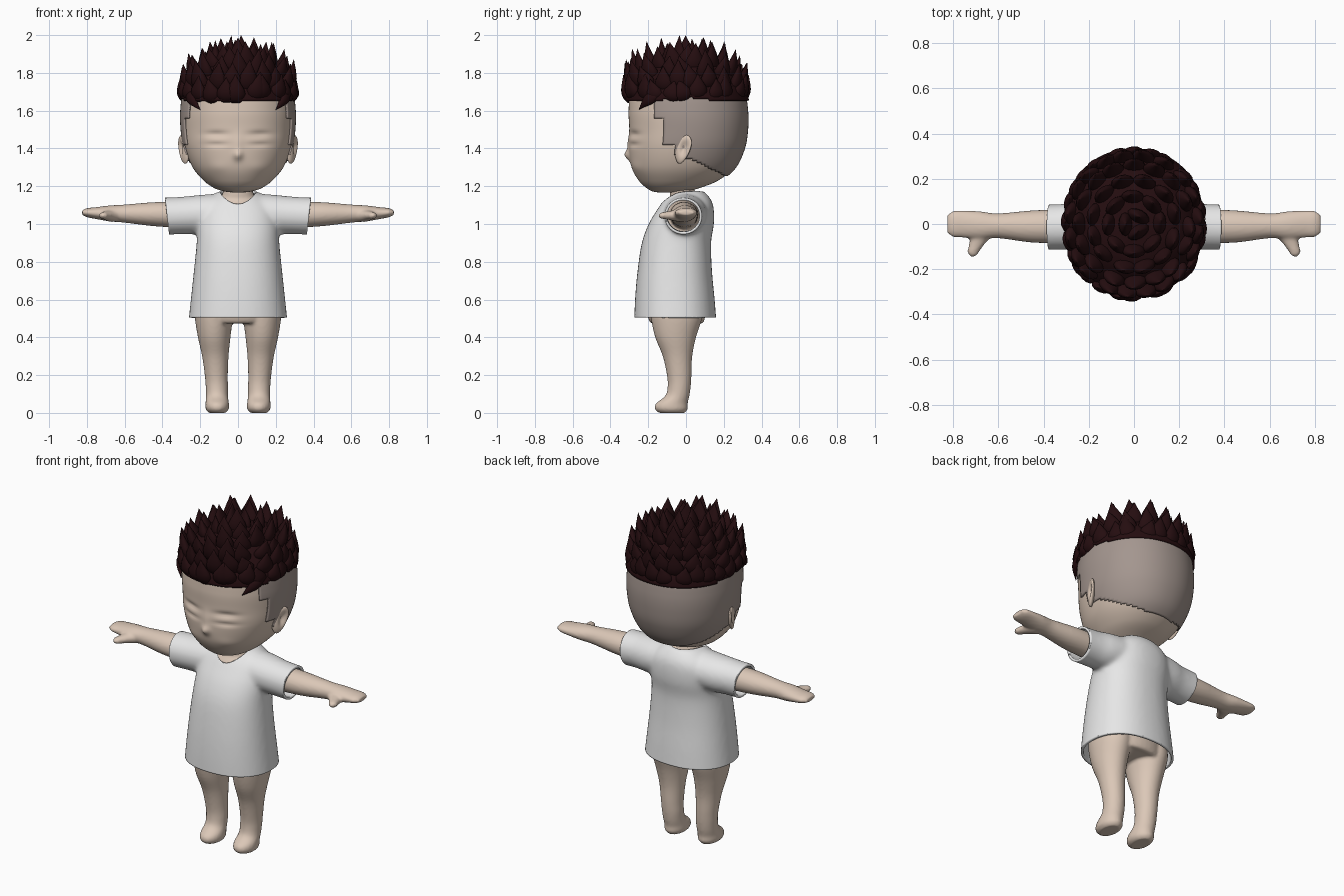
import bpy, bmesh, math, random
from mathutils import Vector

if "Cube" in bpy.data.objects:
    bpy.data.objects.remove(bpy.data.objects["Cube"])

random.seed(4)


def material(name, rgb):
    m = bpy.data.materials.new(name)
    m.diffuse_color = (*rgb, 1)
    m.use_nodes = True
    m.node_tree.nodes["Principled BSDF"].inputs["Base Color"].default_value = m.diffuse_color
    return m


SKIN = material("skin", (0.71, 0.575, 0.475))
WHITE = material("white cloth", (0.80, 0.80, 0.80))
HAIR = material("dark hair", (0.018, 0.004, 0.005))
FADE = material("short hair", (0.37, 0.305, 0.275))


def dense(rows, k):
    """Catmull-Rom interpolation of section rows."""
    out = []
    for i in range(len(rows) - 1):
        p = [rows[max(0, min(len(rows) - 1, i + j))] for j in (-1, 0, 1, 2)]
        for s in range(k):
            t = s / k
            out.append([0.5 * (2 * b + (c - a) * t + (2 * a - 5 * b + 4 * c - d) * t * t
                               + (3 * b - a - 3 * c + d) * t ** 3) for a, b, c, d in zip(*p)])
    return out + [list(rows[-1])]


def skin_rings(bm, rings):
    """Bridge closed rings of points and cap both ends."""
    vs = [[bm.verts.new(p) for p in r] for r in rings]
    n = len(vs[0])
    for a, b in zip(vs, vs[1:]):
        for i in range(n):
            j = (i + 1) % n
            bm.faces.new((a[i], a[j], b[j], b[i]))
    bm.faces.new(vs[0][::-1])
    bm.faces.new(vs[-1])


def loft(bm, rows, axis="z", n=40, k=5, power=2.0, side=1):
    """Rows are (t, u, v, radius u, radius v) along an axis."""
    rings = []
    for t, u, v, ru, rv in dense(rows, k):
        ring = []
        for i in range(n):
            a = 2 * math.pi * i / n
            c, s = math.cos(a), math.sin(a)
            pu = u + ru * math.copysign(abs(c) ** (2 / power), c)
            pv = v + rv * math.copysign(abs(s) ** (2 / power), s)
            ring.append((pu * side, pv, t) if axis == "z" else (t * side, pu, pv))
        rings.append(ring)
    skin_rings(bm, rings)


def finish(bm, name, mat, recalc=True):
    if recalc:
        bmesh.ops.recalc_face_normals(bm, faces=bm.faces)
    me = bpy.data.meshes.new(name)
    bm.to_mesh(me)
    bm.free()
    me.materials.append(mat)
    for p in me.polygons:
        p.use_smooth = True
    ob = bpy.data.objects.new(name, me)
    bpy.context.collection.objects.link(ob)
    return ob


def modify(ob, kind, **props):
    m = ob.modifiers.new(kind, kind)
    for key, val in props.items():
        setattr(m, key, val)
    bpy.context.view_layer.objects.active = ob
    bpy.ops.object.modifier_apply(modifier=m.name)


def span(z, rx, y0, y1):
    """Section row from half width and front / back limits."""
    return (z, 0, (y0 + y1) / 2, rx, (y1 - y0) / 2)


# Body: torso, neck, legs, arms and thumbs fused into one skin
bm = bmesh.new()
loft(bm, [span(.475, .15, -.15, .06), span(.50, .20, -.20, .10), span(.75, .20, -.22, .10),
          span(.95, .18, -.18, .10), span(1.08, .16, -.12, .11), span(1.13, .11, -.085, .08),
          span(1.16, .082, -.085, .05), span(1.25, .075, -.08, .04)])
for s in (1, -1):
    loft(bm, [(0, .11, -.075, .045, .068), (.02, .11, -.078, .061, .087), (.05, .11, -.075, .062, .084),
              (.09, .111, -.046, .058, .064), (.14, .112, -.036, .059, .061), (.2, .115, -.036, .061, .065),
              (.3, .12, -.045, .07, .078), (.4, .126, -.055, .086, .108), (.5, .128, -.05, .1, .135),
              (.56, .128, -.05, .1, .135)], side=s)
    loft(bm, [(.05, -.01, 1.05, .08, .08), (.3, -.01, 1.05, .075, .07), (.45, -.011, 1.052, .071, .063),
              (.6, -.008, 1.055, .055, .048), (.68, -.006, 1.056, .062, .042), (.76, 0, 1.058, .06, .03),
              (.80, 0, 1.06, .057, .024), (.825, 0, 1.06, .042, .012)], axis="x", side=s)
    thumb = [((.665, -.03), .045), ((.69, -.07), .034), ((.705, -.105), .026), ((.716, -.13), .022),
             ((.72, -.144), .009)]
    rings = []
    for (x, y), r in thumb:
        rings.append([(s * (x + r * math.cos(a)), y + .4 * r * math.cos(a), 1.045 + .8 * r * math.sin(a))
                      for a in [math.tau * i / 16 for i in range(16)]])
    skin_rings(bm, rings)
body = finish(bm, "body", SKIN)
modify(body, "REMESH", mode="VOXEL", voxel_size=.008, use_smooth_shade=True)
modify(body, "SMOOTH", iterations=5, factor=.5)

# Shirt: torso and sleeves fused, cut open, given thickness
bm = bmesh.new()
loft(bm, [span(.46, .265, -.275, .163), span(.6, .25, -.27, .152), span(.75, .234, -.257, .138),
          span(.9, .219, -.234, .133), span(1.0, .215, -.198, .148), span(1.08, .20, -.15, .147),
          span(1.13, .16, -.115, .132), span(1.175, .10, -.07, .095)], power=2.25)
for s in (1, -1):
    loft(bm, [(.03, 0, 1.06, .12, .105), (.2, -.003, 1.05, .112, .104), (.3, -.012, 1.045, .102, .099),
              (.43, -.015, 1.04, .101, .099)], axis="x", side=s)
shirt = finish(bm, "shirt", WHITE)
modify(shirt, "REMESH", mode="VOXEL", voxel_size=.011, use_smooth_shade=True)
modify(shirt, "SMOOTH", iterations=14, factor=.5)
bm = bmesh.new()
bm.from_mesh(shirt.data)
for co, no in (((0, 0, .505), (0, 0, -1)), ((.376, 0, 1.045), (1, 0, -.11)), ((-.376, 0, 1.045), (-1, 0, -.11))):
    bmesh.ops.bisect_plane(bm, geom=bm.verts[:] + bm.edges[:] + bm.faces[:], plane_co=co, plane_no=no,
                           clear_outer=True)
bm.to_mesh(shirt.data)
bm.free()
modify(shirt, "SOLIDIFY", thickness=.014, offset=-1)
bm = bmesh.new()
loft(bm, [(1.07, 0, -.025, .09, .105), (1.3, 0, -.025, .1, .115)], k=1, n=64)
cutter = finish(bm, "neck_cutter", WHITE)
cutter.hide_render = True
modify(shirt, "BOOLEAN", operation="DIFFERENCE", object=cutter, solver="EXACT")
bpy.data.objects.remove(cutter)

# Head with nose and eyelid relief
HEAD = [span(1.166, .02, -.13, -.06), span(1.172, .07, -.175, 0), span(1.19, .125, -.208, .07),
        span(1.23, .182, -.25, .17), span(1.3, .24, -.288, .255), span(1.4, .28, -.303, .303),
        span(1.5, .295, -.30, .32), span(1.6, .297, -.304, .32), span(1.7, .28, -.29, .30),
        span(1.79, .22, -.225, .235), span(1.84, .14, -.15, .16), span(1.865, .02, -.02, .03)]


def head_mesh():
    b = bmesh.new()
    loft(b, HEAD, n=144, k=10, power=2.12)
    bmesh.ops.recalc_face_normals(b, faces=b.faces)
    return b


def bump(x, z, cx, cz, wx, wz):
    return math.exp(-((x - cx) / wx) ** 2 - ((z - cz) / wz) ** 2)


bm = head_mesh()
for v in bm.verts:
    if v.co.y < -.1:
        x, z = abs(v.co.x), v.co.z
        v.co.y += (-.024 * bump(x, z, 0, 1.365, .022, .025) - .006 * bump(x, z, 0, 1.42, .02, .05)
                   + .013 * bump(x, z, .115, 1.475, .06, .016) + .009 * bump(x, z, .115, 1.42, .06, .012)
                   - .004 * bump(x, z, .11, 1.30, .05, .03))
finish(bm, "head", SKIN)


def shell(name, mat, keep, offset):
    """Part of the head surface lifted off as a thin layer."""
    b = head_mesh()
    b.normal_update()
    for v in b.verts:
        v.co += v.normal * offset
    bmesh.ops.delete(b, geom=[f for f in b.faces if not keep(f.calc_center_median())], context="FACES")
    ob = finish(b, name, mat, recalc=False)
    modify(ob, "SOLIDIFY", thickness=offset, offset=-1)


def fade_area(c):
    if c.y < -.165:
        return False
    if c.y < -.12:
        return c.z > 1.555
    if c.y < -.055:
        return c.z > 1.42
    return c.z > 1.35 - .5 * max(0, c.y - .02)


shell("short_hair_layer", FADE, fade_area, .009)
shell("hair_base", HAIR, lambda c: c.z > 1.655 + .02 * max(0, 1 - abs(c.y) / .15), .02)

# Ears: flattened spheres with a hollow on the outer side
for s, name in ((1, "left_ear"), (-1, "right_ear")):
    bm = bmesh.new()
    bmesh.ops.create_uvsphere(bm, u_segments=40, v_segments=28, radius=1)
    for v in bm.verts:
        x, y, z = v.co
        d = math.hypot(y - .15, z - .1)
        if x > 0:
            x -= 1.1 * math.exp(-(d / .5) ** 2)
        w = .8 + .2 * z
        ly, lz = y * .052 * w, z * .076
        v.co = (s * (.288 + x * .022 + ly * .5 + lz * .12), -.018 + ly + lz * .2, 1.395 + lz)
    finish(bm, name, SKIN)


# Hair tufts: curved pointed leaves in rings over the crown
def tuft(b, root, tip, width, thick, bow):
    d = tip - root
    out = Vector((root.x, root.y, 0.05)).normalized()
    side = d.cross(out).normalized()
    out = side.cross(d).normalized()
    rings = []
    for t, w in ((0, .55), (.15, .9), (.32, 1), (.5, .85), (.68, .55), (.85, .25), (1, .02)):
        c = root + d * t + out * bow * math.sin(math.pi * t)
        rings.append([c + side * width * w * math.cos(a) + out * thick * w * math.sin(a)
                      for a in [math.tau * i / 12 for i in range(12)]])
    skin_rings(b, rings)


bm = bmesh.new()
# root height, root radius, count, tip height, tip radius
for row, (z0, r0, n, z1, r1) in enumerate([(1.655, .278, 24, 1.79, .304), (1.71, .262, 20, 1.86, .298),
                                           (1.76, .222, 16, 1.92, .262), (1.80, .165, 12, 1.955, .195),
                                           (1.82, .10, 8, 1.975, .12), (1.84, .03, 3, 1.985, .035)]):
    for i in range(n):
        a = math.tau * (i + .5 * (row % 2)) / n + random.uniform(-.06, .06)
        a1 = a + random.uniform(-.1, .1)
        root = Vector((r0 * math.cos(a), r0 * 1.05 * math.sin(a), z0 + random.uniform(-.012, .008)))
        tip = Vector((r1 * math.cos(a1), r1 * 1.09 * math.sin(a1), z1 + random.uniform(-.03, .015)))
        tuft(bm, root, tip, .052, .03, .008)
for s in (1, -1):  # temple locks pointing down
    tuft(bm, Vector((s * .255, -.14, 1.70)), Vector((s * .2, -.25, 1.605)), .035, .025, .015)
finish(bm, "hair_tufts", HAIR)
